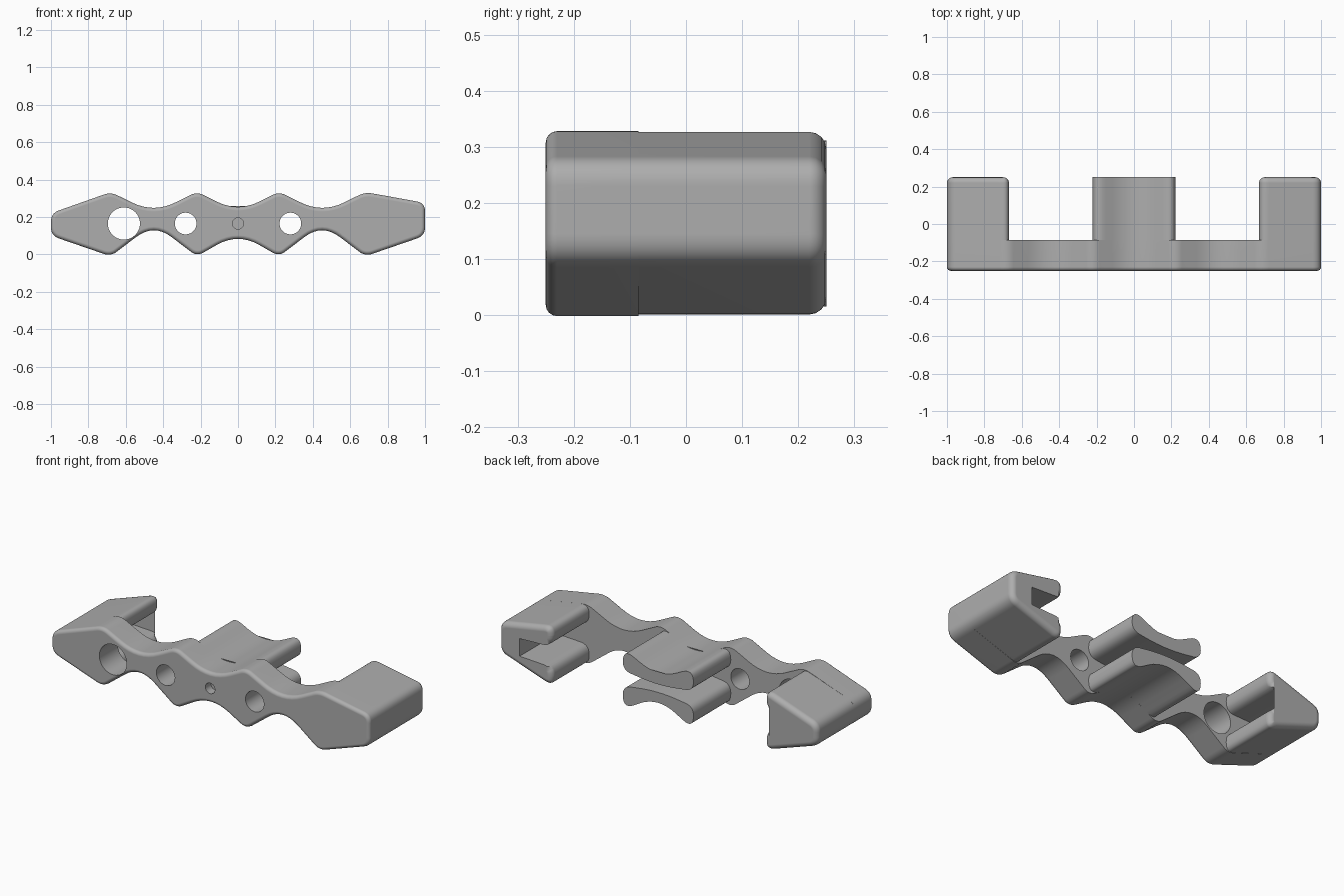
import bpy
import bmesh
import math
from mathutils import Vector

cube = bpy.data.objects.get("Cube")
if cube:
    bpy.data.objects.remove(cube, do_unlink=True)

FRONT, STRIP_BACK, BACK = -0.25, -0.085, 0.25
AXIS_Z = 0.165

grey = bpy.data.materials.new("plain grey")
grey.use_nodes = True
colour = (0.42, 0.42, 0.42, 1)
grey.diffuse_color = colour
grey.node_tree.nodes["Principled BSDF"].inputs["Base Color"].default_value = colour


def rounded(corners, steps=8):
    """Outline from (x, z, tangent length) corners, each softened by a curve."""
    out = []
    for i, (x, z, t) in enumerate(corners):
        p = Vector((x, z))
        if t == 0:
            out.append(p)
            continue
        a = p + (Vector(corners[i - 1][:2]) - p).normalized() * t
        b = p + (Vector(corners[(i + 1) % len(corners)][:2]) - p).normalized() * t
        for k in range(steps + 1):
            u = k / steps
            out.append(a * (1 - u) ** 2 + p * 2 * u * (1 - u) + b * u ** 2)
    return out


def extrude(name, corners, y0, y1, bevel_y=None, width=0.02, keep=lambda x, z: True):
    """Extrude an outline along y and round the rim of one end."""
    bm = bmesh.new()
    face = bm.faces.new([bm.verts.new((p.x, y0, p.y)) for p in rounded(corners)])
    made = bmesh.ops.extrude_face_region(bm, geom=[face])["geom"]
    moved = [v for v in made if isinstance(v, bmesh.types.BMVert)]
    bmesh.ops.translate(bm, verts=moved, vec=(0, y1 - y0, 0))
    bmesh.ops.recalc_face_normals(bm, faces=bm.faces)
    if bevel_y is not None:
        rim = []
        for e in bm.edges:
            mid = (e.verts[0].co + e.verts[1].co) / 2
            if all(abs(v.co.y - bevel_y) < 1e-4 for v in e.verts) and keep(abs(mid.x), mid.z):
                rim.append(e)
        bmesh.ops.bevel(bm, geom=rim, offset=width, offset_type="OFFSET",
                        segments=4, profile=0.5, affect="EDGES", clamp_overlap=False)
    mesh = bpy.data.meshes.new(name)
    bm.to_mesh(mesh)
    bm.free()
    obj = bpy.data.objects.new(name, mesh)
    bpy.context.collection.objects.link(obj)
    mesh.materials.append(grey)
    return obj


def finish(obj):
    bpy.ops.object.select_all(action="DESELECT")
    obj.select_set(True)
    bpy.context.view_layer.objects.active = obj
    bpy.ops.object.shade_smooth_by_angle(angle=math.radians(35))
    weighted = obj.modifiers.new("even shading", "WEIGHTED_NORMAL")
    weighted.keep_sharp = True


# Wavy front strip
end_top = {-1: 0.22, 1: 0.275}
top_half = [(0.22, 0.335, 0.04), (0.45, 0.22, 0.13), (0.68, 0.333, 0.04)]
low_half = [(0.22, -0.01, 0.04), (0.45, 0.165, 0.12), (0.68, -0.01, 0.04)]


def flip(points):
    return [(-x, z, t) for x, z, t in reversed(points)]


outline = ([(-1, end_top[-1], 0.045)] + flip(top_half) + [(0, 0.225, 0.13)] + top_half
           + [(1, end_top[1], 0.045), (1, 0.1, 0.045)]
           + low_half[::-1] + [(0, 0.115, 0.13)] + flip(low_half)[::-1]
           + [(-1, 0.1, 0.045)])
strip = extrude("front_strip", outline, FRONT, STRIP_BACK, FRONT)

# Round holes: two pairs go through, the middle one is blind
bm = bmesh.new()
for x, radius, depth in [(0, 0.03, 0.1)] + [
        (s * x, r, 0.5) for s in (-1, 1) for x, r in ((0.28, 0.058), (0.61, 0.086))]:
    ring = bmesh.ops.create_cone(bm, cap_ends=True, segments=48, radius1=radius,
                                 radius2=radius, depth=depth)["verts"]
    for v in ring:
        v.co = (v.co.x + x, v.co.z + FRONT, v.co.y + AXIS_Z)
bmesh.ops.recalc_face_normals(bm, faces=bm.faces)
mesh = bpy.data.meshes.new("hole_cutter")
bm.to_mesh(mesh)
bm.free()
cutter = bpy.data.objects.new("hole_cutter", mesh)
cutter.hide_render = True
bpy.context.collection.objects.link(cutter)
drill = strip.modifiers.new("holes", "BOOLEAN")
drill.operation = "DIFFERENCE"
drill.solver = "EXACT"
drill.object = cutter
bpy.context.view_layer.objects.active = strip
bpy.ops.object.modifier_apply(modifier=drill.name)
bpy.data.objects.remove(cutter, do_unlink=True)
finish(strip)

# C-shaped end blocks, open towards the middle
for side, label in ((1, "left"), (-1, "right")):
    jaw = [(1, end_top[side], 0.045), (0.668, 0.335, 0.055), (0.668, 0.222, 0.055),
           (0.87, 0.215, 0), (0.87, 0.115, 0), (0.668, 0.105, 0.055),
           (0.668, -0.012, 0.055), (1, 0.1, 0.045)]
    finish(extrude(label + "_end_block", [(side * x, z, t) for x, z, t in jaw],
                   STRIP_BACK - 0.001, BACK, BACK, 0.03,
                   lambda x, z: x > 0.9 or not 0.1 < z < 0.23))

# Two curved plates in the middle
plates = {
    "upper_middle_plate": [(0.222, 0.336, 0.08), (0, 0.225, 0.13), (0.222, 0.21, 0.05), (0, 0.18, 0.12)],
    "lower_middle_plate": [(0.222, -0.011, 0.08), (0, 0.115, 0.13), (0.222, 0.12, 0.05), (0, 0.15, 0.12)],
}
for name, (outer, outer_mid, inner, inner_mid) in plates.items():
    mirror = [(-x, z, t) for x, z, t in (inner, outer)]
    finish(extrude(name, [outer_mid, outer, inner, inner_mid] + mirror,
                   STRIP_BACK - 0.001, BACK))
